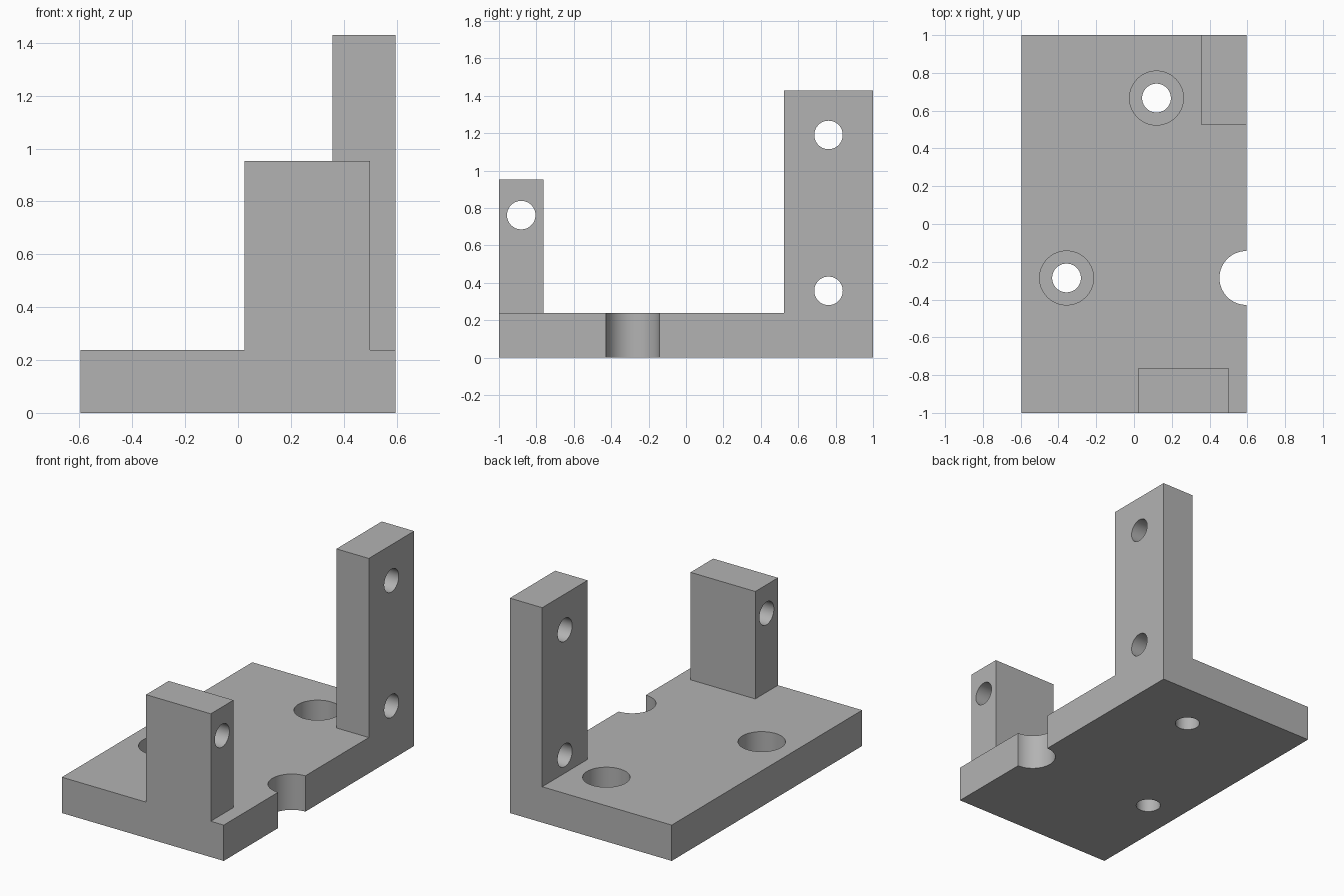
import bpy
from math import pi, radians

cube = bpy.data.objects.get("Cube")
if cube:
    bpy.data.objects.remove(cube, do_unlink=True)

UNIT = 1 / 21                      # one millimetre of the bracket
WIDTH, LENGTH, PLATE = 25, 42, 5
X, Y = WIDTH / 2, LENGTH / 2

grey = bpy.data.materials.new("plain_grey")
grey.use_nodes = True
grey.diffuse_color = (0.45, 0.45, 0.45, 1)
grey.node_tree.nodes["Principled BSDF"].inputs["Base Color"].default_value = (0.45, 0.45, 0.45, 1)


def block(name, lo, hi):
    """Box between two corners, in millimetres."""
    bpy.ops.mesh.primitive_cube_add(size=1)
    ob = bpy.context.object
    ob.name = name
    ob.location = [(a + b) / 2 * UNIT for a, b in zip(lo, hi)]
    ob.scale = [(b - a) * UNIT for a, b in zip(lo, hi)]
    bpy.ops.object.transform_apply(location=True, rotation=False, scale=True)
    ob.data.materials.append(grey)
    return ob


def drill(name, centre, radius, depth, along_x=False):
    """Round cutter centred on a point, in millimetres."""
    bpy.ops.mesh.primitive_cylinder_add(
        vertices=64, radius=radius * UNIT, depth=depth * UNIT,
        location=[c * UNIT for c in centre],
        rotation=(0, pi / 2 if along_x else 0, 0))
    ob = bpy.context.object
    ob.name = name
    ob.hide_render = True
    ob.data.materials.append(grey)
    return ob


def combine(target, other, operation):
    mod = target.modifiers.new(operation.lower(), 'BOOLEAN')
    mod.operation, mod.solver, mod.object = operation, 'EXACT', other
    bpy.context.view_layer.objects.active = target
    bpy.ops.object.modifier_apply(modifier=mod.name)
    bpy.data.objects.remove(other, do_unlink=True)


# Base plate with its two upright posts
bracket = block("mounting_bracket", (-X, -Y, 0), (X, Y, PLATE))
combine(bracket, block("front_post", (0.5, -Y, 0), (10.5, -Y + 5, 20)), 'UNION')
combine(bracket, block("rear_post", (X - 5, Y - 10, 0), (X, Y, 30)), 'UNION')

# Counterbored screw holes through the plate
for x, y in ((2.5, 14), (-7.5, -6)):
    combine(bracket, drill("screw_hole", (x, y, 2), 1.6, 20), 'DIFFERENCE')
    combine(bracket, drill("screw_head_recess", (x, y, 7), 3, 10), 'DIFFERENCE')

# Half-round notch in the plate edge
combine(bracket, drill("edge_notch", (X, -6, 2), 3, 20), 'DIFFERENCE')

# Sideways holes through the posts
for x, y, z in ((5.5, -18.5, 16), (10, 16, 25), (10, 16, 7.5)):
    combine(bracket, drill("post_hole", (x, y, z), 1.6, 20, True), 'DIFFERENCE')

bpy.ops.object.select_all(action='DESELECT')
bracket.select_set(True)
bpy.context.view_layer.objects.active = bracket
bpy.ops.object.shade_smooth_by_angle(angle=radians(30))
